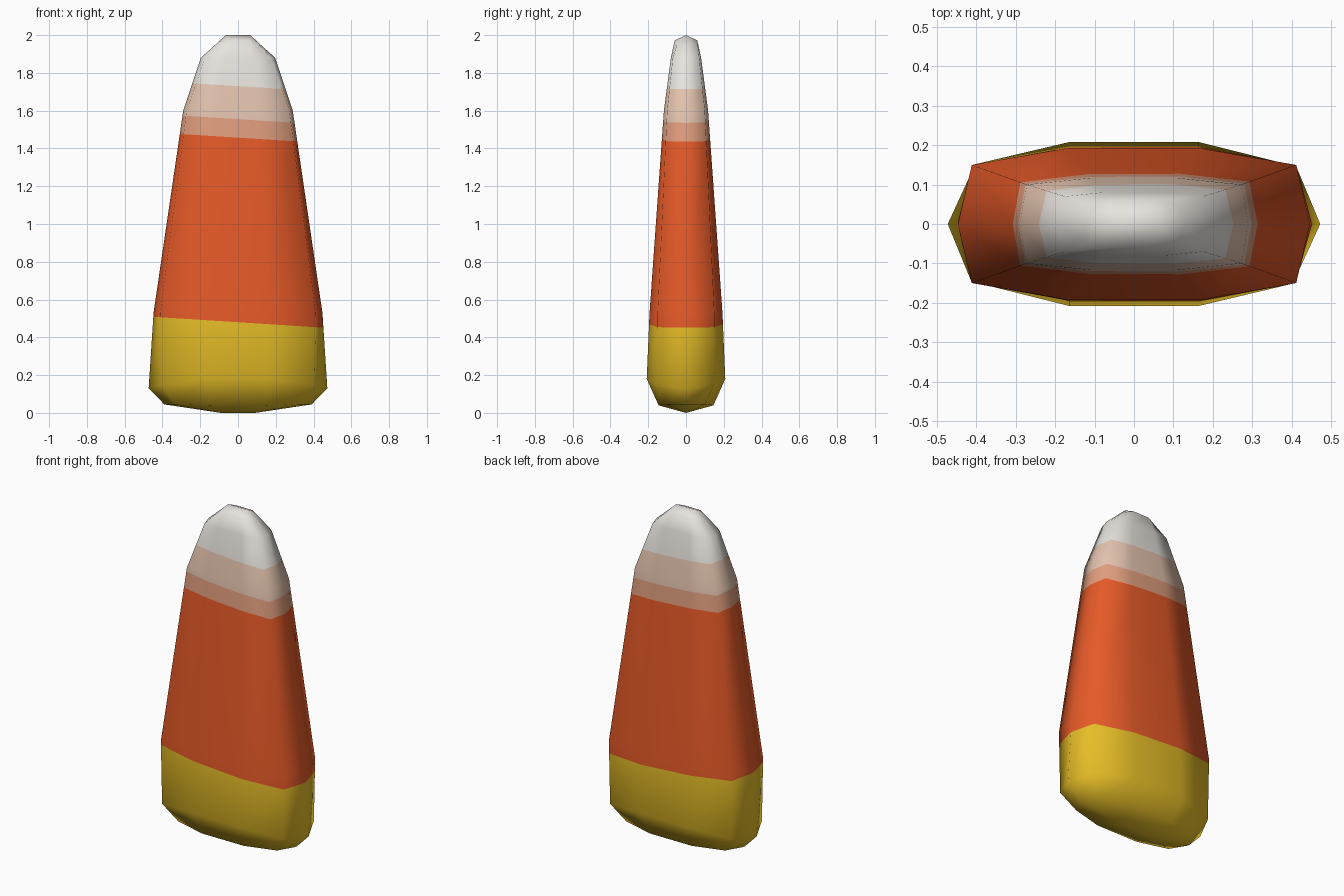
import bpy, bmesh
from mathutils import Vector

if "Cube" in bpy.data.objects:
    bpy.data.objects.remove(bpy.data.objects["Cube"])

# Rings from bottom to top:
# (end x, end z, corner x, corner y, corner z, face x, face y, face z)
RINGS = [
    (0.39, 0.045, 0.33, 0.10, 0.045, 0.14, 0.145, 0.04),
    (0.473, 0.13, 0.405, 0.148, 0.15, 0.165, 0.208, 0.18),
    (0.447, 0.53, 0.412, 0.15, 0.53, 0.165, 0.193, 0.53),
    (0.29, 1.60, 0.272, 0.10, 1.60, 0.11, 0.117, 1.60),
    (0.197, 1.88, 0.175, 0.07, 1.88, 0.08, 0.08, 1.88),
    (0.13, 1.94, 0.11, 0.048, 1.95, 0.055, 0.06, 1.972),
]
BOTTOM, TOP = (0.09, 0.0), (0.065, 2.0)   # short end ridges: half length, z

# Colour bands: upper height at x = 0, each tilted slightly to the right
SLOPE = -0.064
BANDS = [0.48, 1.457, 1.555, 1.73]
COLOURS = [
    ("yellow", (0.79, 0.51, 0.02)),
    ("orange", (0.79, 0.102, 0.021)),
    ("dark peach", (0.75, 0.342, 0.209)),
    ("light peach", (0.775, 0.55, 0.43)),
    ("white", (0.81, 0.775, 0.73)),
]

bm = bmesh.new()


def ring(ex, ez, cx, cy, cz, fx, fy, fz):
    pts = [(ex, 0, ez), (cx, cy, cz), (fx, fy, fz), (-fx, fy, fz), (-cx, cy, cz),
           (-ex, 0, ez), (-cx, -cy, cz), (-fx, -fy, fz), (fx, -fy, fz), (cx, -cy, cz)]
    return [bm.verts.new(p) for p in pts]


def cap(r, half, z):
    # close a ring onto a short ridge
    a, b = bm.verts.new((half, 0, z)), bm.verts.new((-half, 0, z))
    for i in (0, 1, 8, 9):
        bm.faces.new((r[i], r[(i + 1) % 10], a))
    for i in (3, 4, 5, 6):
        bm.faces.new((r[i], r[i + 1], b))
    bm.faces.new((r[2], r[3], b, a))
    bm.faces.new((r[7], r[8], a, b))


# Body
rings = [ring(*r) for r in RINGS]
for lo, hi in zip(rings, rings[1:]):
    for i in range(10):
        j = (i + 1) % 10
        bm.faces.new((lo[i], lo[j], hi[j], hi[i]))
cap(rings[0], *BOTTOM)
cap(rings[-1], *TOP)
bmesh.ops.recalc_face_normals(bm, faces=bm.faces[:])

# Cut the tilted colour borders and colour by height
for h in BANDS:
    bmesh.ops.bisect_plane(bm, geom=bm.verts[:] + bm.edges[:] + bm.faces[:],
                           plane_co=Vector((0, 0, h)), plane_no=Vector((-SLOPE, 0, 1)))
for f in bm.faces:
    c = f.calc_center_median()
    f.material_index = sum(c.z - SLOPE * c.x > h for h in BANDS)
    f.smooth = True

mesh = bpy.data.meshes.new("candy_body")
bm.to_mesh(mesh)
bm.free()
for name, rgb in COLOURS:
    m = bpy.data.materials.new(name)
    m.diffuse_color = (*rgb, 1)
    m.use_nodes = True
    m.node_tree.nodes["Principled BSDF"].inputs["Base Color"].default_value = m.diffuse_color
    mesh.materials.append(m)
body = bpy.data.objects.new("candy_body", mesh)
bpy.context.collection.objects.link(body)
